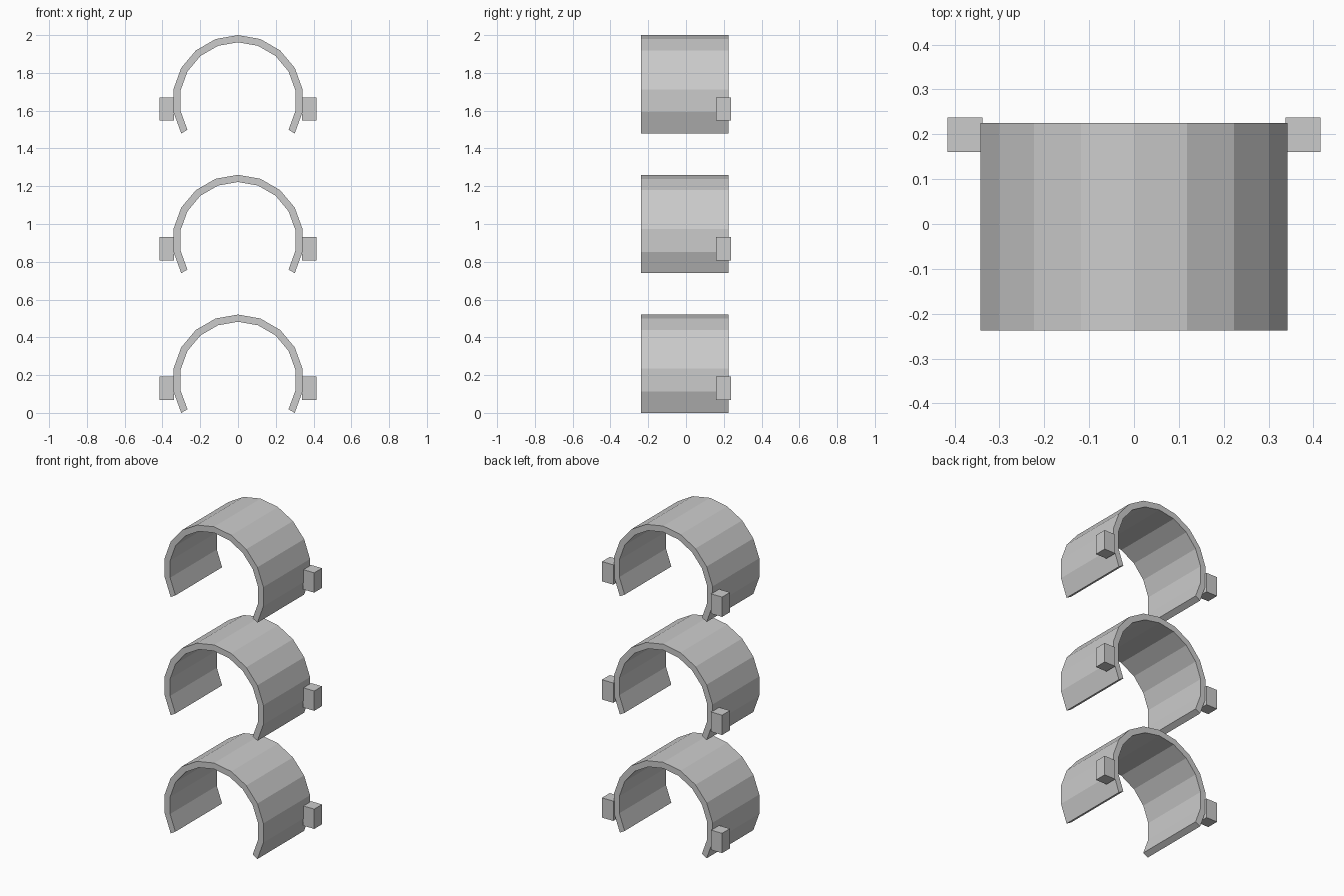
import bpy, bmesh
from math import sin, cos, radians

if "Cube" in bpy.data.objects:
    bpy.data.objects.remove(bpy.data.objects["Cube"])

R_OUT, R_IN = 0.347, 0.309
Y_FRONT, Y_BACK = -0.237, 0.225
HEIGHT = R_OUT * 1.5                 # arc spans 120 degrees to each side of the top
SPACING = (2.0 - HEIGHT) / 2


def add_object(name, bm):
    bmesh.ops.recalc_face_normals(bm, faces=bm.faces)
    mesh = bpy.data.meshes.new(name)
    bm.to_mesh(mesh)
    bm.free()
    obj = bpy.data.objects.new(name, mesh)
    bpy.context.collection.objects.link(obj)
    return obj


# Open 18-sided band: sweep a rectangular section round the arc
def open_band(name, zc):
    bm = bmesh.new()
    sections = []
    for a in range(-120, 121, 20):
        s, c = sin(radians(a)), cos(radians(a))
        sections.append([bm.verts.new((r * s, y, zc + r * c)) for r, y in
                         ((R_OUT, Y_FRONT), (R_OUT, Y_BACK), (R_IN, Y_BACK), (R_IN, Y_FRONT))])
    for p, q in zip(sections, sections[1:]):
        for i in range(4):
            j = (i + 1) % 4
            bm.faces.new((p[i], p[j], q[j], q[i]))
    bm.faces.new(sections[0])
    bm.faces.new(sections[-1])
    return add_object(name, bm)


# Small block on the side of the band
def side_block(name, side, zc):
    bm = bmesh.new()
    bmesh.ops.create_cube(bm, size=1)
    bmesh.ops.scale(bm, verts=bm.verts, vec=(0.078, 0.077, 0.124))
    bmesh.ops.translate(bm, verts=bm.verts, vec=(side * 0.377, 0.1985, zc - 0.044))
    return add_object(name, bm)


# Three identical clips stacked vertically
for n, level in enumerate(("lower", "middle", "upper")):
    z = R_OUT / 2 + n * SPACING
    open_band(level + "_band", z)
    side_block(level + "_left_block", -1, z)
    side_block(level + "_right_block", 1, z)
